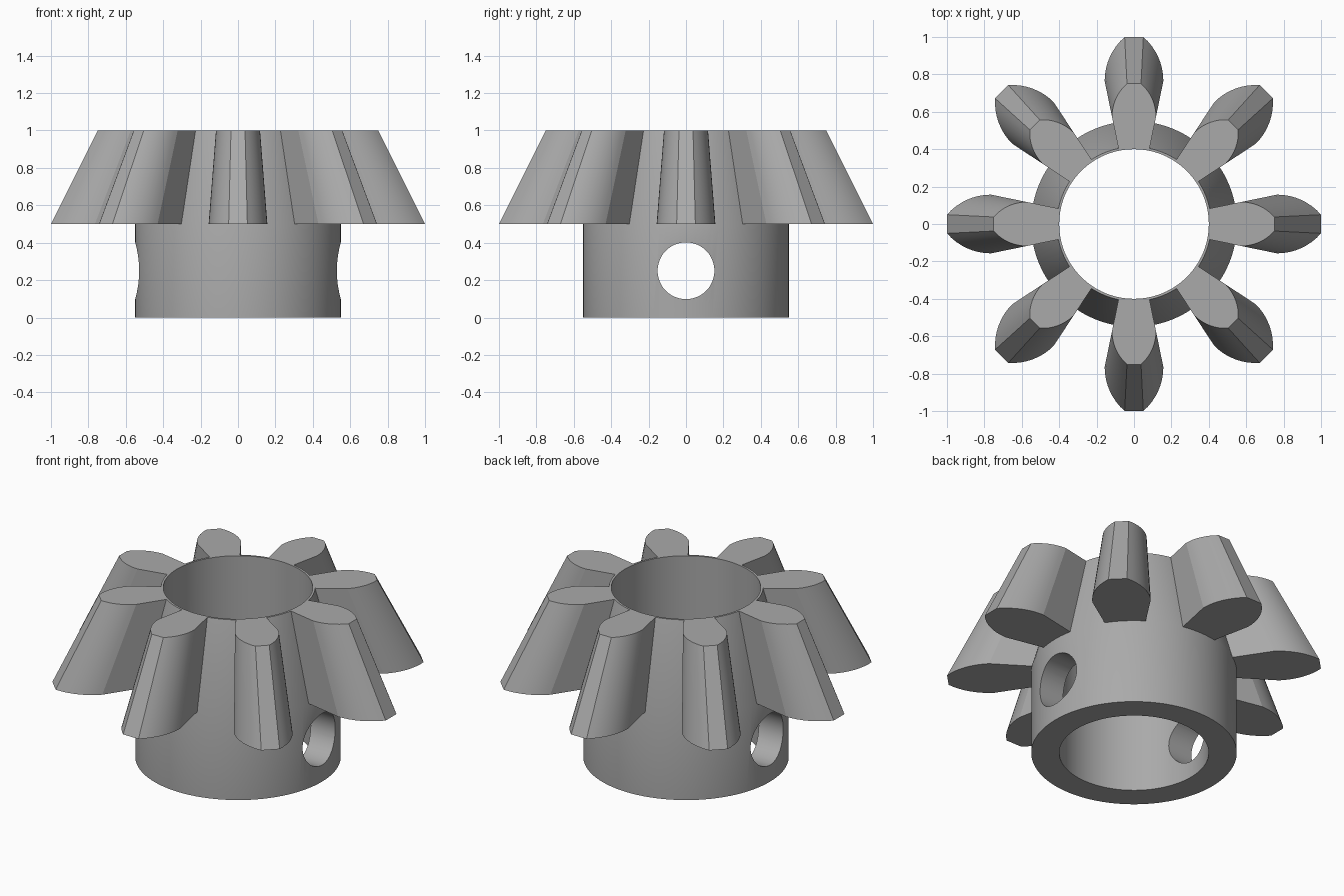
import bpy, bmesh
from math import sin, cos, tau, pi, radians, atan2, asin
from mathutils import Matrix, Vector

cube = bpy.data.objects.get("Cube")
if cube:
    bpy.data.objects.remove(cube, do_unlink=True)

TEETH = 8
SEGMENTS = 96
BORE, HUB, TIP = 0.40, 0.55, 1.0
TAPER = 0.75                    # size of the top relative to the tooth base
BASE_Z, TOP_Z = 0.5, 1.0

steel = bpy.data.materials.new("steel grey")
steel.use_nodes = True
grey = (0.40, 0.40, 0.40, 1)
steel.diffuse_color = grey
steel.node_tree.nodes["Principled BSDF"].inputs["Base Color"].default_value = grey


def make_object(name, bm):
    bmesh.ops.recalc_face_normals(bm, faces=bm.faces)
    mesh = bpy.data.meshes.new(name)
    bm.to_mesh(mesh)
    bm.free()
    mesh.materials.append(steel)
    obj = bpy.data.objects.new(name, mesh)
    bpy.context.collection.objects.link(obj)
    return obj


def smooth(obj, degrees):
    bpy.ops.object.select_all(action='DESELECT')
    obj.select_set(True)
    bpy.context.view_layer.objects.active = obj
    bpy.ops.object.shade_smooth_by_angle(angle=radians(degrees))


# Hub: a lathed tube, straight below and tapered behind the teeth
bm = bmesh.new()
section = [(BORE, 0), (HUB, 0), (HUB, BASE_Z), (HUB * TAPER, TOP_Z), (BORE, TOP_Z)]
rings = [[bm.verts.new((r * cos(tau * i / SEGMENTS), r * sin(tau * i / SEGMENTS), z))
          for i in range(SEGMENTS)] for r, z in section]
for k, ring in enumerate(rings):
    above = rings[(k + 1) % len(rings)]
    for i in range(SEGMENTS):
        j = (i + 1) % SEGMENTS
        bm.faces.new((ring[i], ring[j], above[j], above[i]))
hub = make_object("hub", bm)

# Cross hole through both walls
bm = bmesh.new()
bmesh.ops.create_cone(bm, cap_ends=True, segments=48, radius1=0.152, radius2=0.152, depth=2,
                      matrix=Matrix.Translation((0, 0, 0.25)) @ Matrix.Rotation(pi / 2, 4, 'Y'))
cutter = make_object("cross_hole_cutter", bm)
cutter.hide_render = True
cutter.hide_viewport = True
cut = hub.modifiers.new("cross hole", 'BOOLEAN')
cut.operation = 'DIFFERENCE'
cut.solver = 'EXACT'
cut.object = cutter
bpy.context.view_layer.update()
cut_mesh = bpy.data.meshes.new_from_object(
    hub.evaluated_get(bpy.context.evaluated_depsgraph_get()))
hub.modifiers.clear()
hub.data = cut_mesh
bpy.data.objects.remove(cutter, do_unlink=True)
smooth(hub, 30)

# Half tooth outline: curved root, radial flank, then a convex arc to the flat tip
HALF_WIDTH, SHOULDER, TIP_HALF = 0.157, 0.765, 0.05
rise, inset = TIP - SHOULDER, HALF_WIDTH - TIP_HALF
arc_radius = (inset ** 2 + rise ** 2) / (2 * inset)
flank = atan2(HALF_WIDTH, SHOULDER)
sweep = asin(rise / arc_radius)
root = HUB - 0.01
half = [(root * cos(flank * t / 4), root * sin(flank * t / 4)) for t in range(1, 5)]
half += [(SHOULDER + arc_radius * sin(sweep * t / 8),
          HALF_WIDTH - arc_radius * (1 - cos(sweep * t / 8))) for t in range(9)]
outline = [(root, 0)] + half + [(x, -y) for x, y in reversed(half)]

# Teeth: the outline shrinks toward the axis from base to top
for n in range(TEETH):
    bm = bmesh.new()
    turn = Matrix.Rotation(tau * n / TEETH, 3, 'Z')
    low, high = [[bm.verts.new(turn @ Vector((x * s, y * s, z))) for x, y in outline]
                 for s, z in ((1, BASE_Z), (TAPER, TOP_Z))]
    bm.faces.new(low)
    bm.faces.new(high)
    for i in range(len(outline)):
        j = (i + 1) % len(outline)
        bm.faces.new((low[i], low[j], high[j], high[i]))
    smooth(make_object(f"tooth_{n + 1}", bm), 10)
